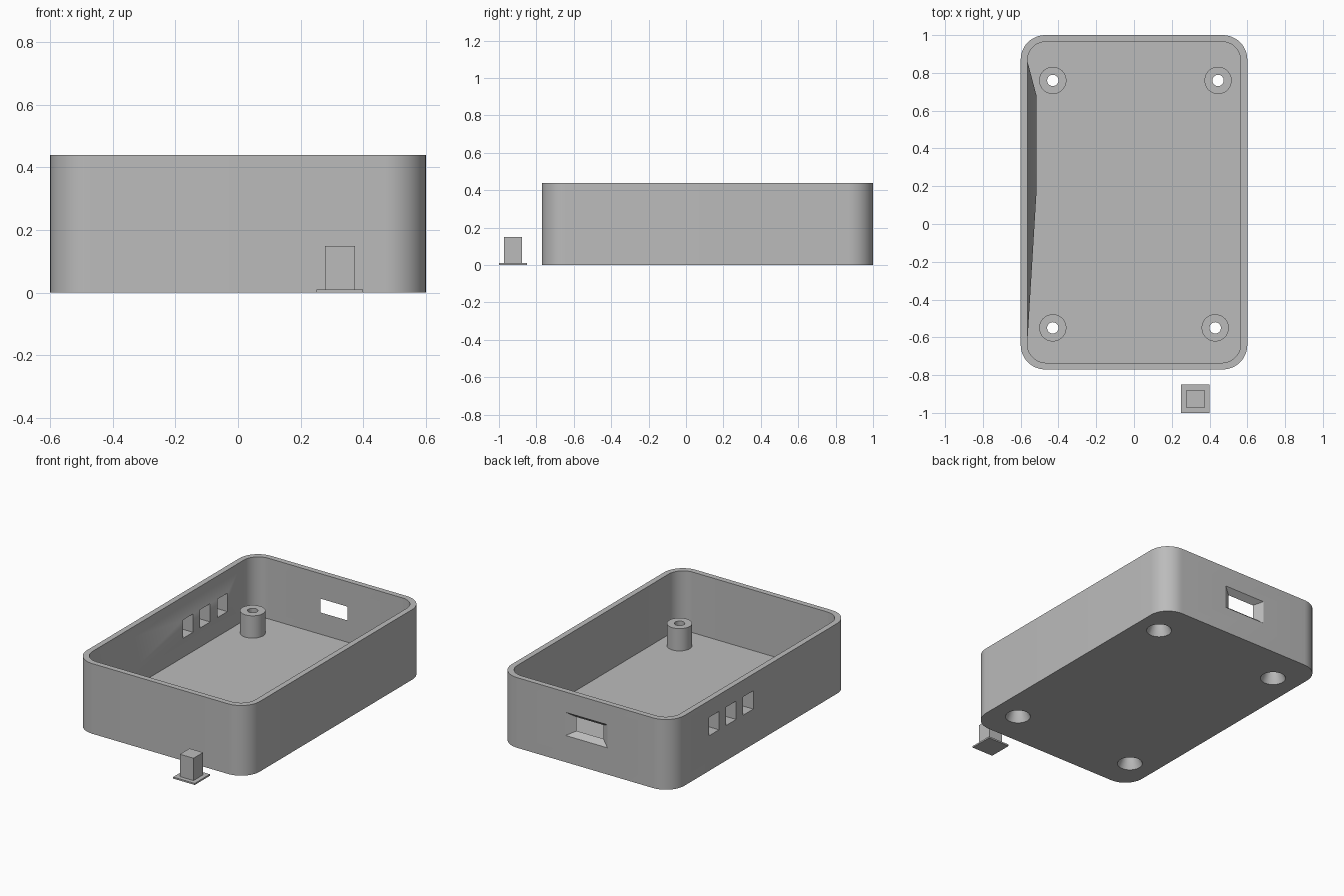
import bpy, bmesh
from math import sin, cos, pi
from itertools import product

cube = bpy.data.objects.get("Cube")
if cube:
    bpy.data.objects.remove(cube, do_unlink=True)

grey = bpy.data.materials.new("plain_grey")
grey.use_nodes = True
grey.diffuse_color = (0.5, 0.5, 0.5, 1)
grey.node_tree.nodes["Principled BSDF"].inputs["Base Color"].default_value = (0.5, 0.5, 0.5, 1)


def hull(name, points):
    """Convex solid around a set of points, with flat areas merged."""
    bm = bmesh.new()
    for p in points:
        bm.verts.new(p)
    bmesh.ops.convex_hull(bm, input=bm.verts[:])
    bmesh.ops.dissolve_limit(bm, angle_limit=0.001, verts=bm.verts[:], edges=bm.edges[:])
    bmesh.ops.recalc_face_normals(bm, faces=bm.faces[:])
    mesh = bpy.data.meshes.new(name)
    bm.to_mesh(mesh)
    bm.free()
    mesh.materials.append(grey)
    ob = bpy.data.objects.new(name, mesh)
    bpy.context.collection.objects.link(ob)
    return ob


def box(name, x, y, z):
    return hull(name, product(x, y, z))


def ring(x, y, z, r, n=48):
    return [(x + r * cos(2 * pi * i / n), y + r * sin(2 * pi * i / n), z) for i in range(n)]


def cone(name, x, y, z0, z1, r0, r1):
    return hull(name, ring(x, y, z0, r0) + ring(x, y, z1, r1))


def rounded_box(name, x, y, z, r):
    return hull(name, [p for cx, cy, cz in product((x[0] + r, x[1] - r), (y[0] + r, y[1] - r), z)
                       for p in ring(cx, cy, cz, r)])


def cut(target, cutter):
    cutter.hide_render = True
    mod = target.modifiers.new("cut", 'BOOLEAN')
    mod.operation = 'DIFFERENCE'
    mod.solver = 'EXACT'
    mod.object = cutter
    bpy.context.view_layer.objects.active = target
    bpy.ops.object.modifier_apply(modifier=mod.name)
    bpy.data.objects.remove(cutter, do_unlink=True)


FLOOR, TOP = 0.06, 0.44
INNER_X, INNER_Y = 0.565, (-0.735, 0.965)
POSTS = [(-0.43, 0.76), (0.445, 0.76), (0.43, -0.55), (-0.43, -0.55)]

# Tray shell and the hollow inside it
tray = rounded_box("tray", (-0.6, 0.6), (-0.77, 1.0), (0, TOP), 0.13)
cavity = rounded_box("cavity", (-INNER_X, INNER_X), INNER_Y, (FLOOR, 0.6), 0.1)

# Side wall swells inward towards the button slots
pad = hull("button_pad", list(product((-0.6, -INNER_X), (-0.635, 0.865), (FLOOR, TOP)))
           + list(product((-0.515,), (0.19, 0.675), (0.22, 0.335))))
cut(cavity, pad)

# Screw posts are kept solid inside the hollow
for x, y in POSTS:
    cut(cavity, cone("post", x, y, 0, 0.2, 0.072, 0.072))
cut(tray, cavity)

# Screw holes, widened underneath
for x, y in POSTS:
    cut(tray, cone("screw_hole", x, y, -0.1, 0.3, 0.03, 0.03))
    cut(tray, cone("screw_recess", x, y, -0.01, 0.1, 0.078, 0.029))

# Three button slots in the side wall
for y in (0.24, 0.41, 0.58):
    cut(tray, box("button_slot", (-0.7, -0.45), (y - 0.05, y + 0.05), (0.22, 0.335)))

# Flared port in the back wall
port = []
for y, w, h in ((0.955, 0.0775, 0.035), (1.01, 0.16, 0.081)):
    port += product((-0.01 - w, -0.01 + w), (y,), (0.24 - h, 0.24 + h))
cut(tray, hull("port", port))

# Loose button with a thin flange
box("button_flange", (0.25, 0.4), (-1.0, -0.85), (0, 0.01))
box("button_stem", (0.278, 0.373), (-0.973, -0.878), (0.01, 0.15))

# Smooth the rounded surfaces of the tray, keeping its edges crisp
bpy.context.view_layer.update()
tray.select_set(True)
bpy.context.view_layer.objects.active = tray
bpy.ops.object.shade_smooth_by_angle(angle=pi / 6)
